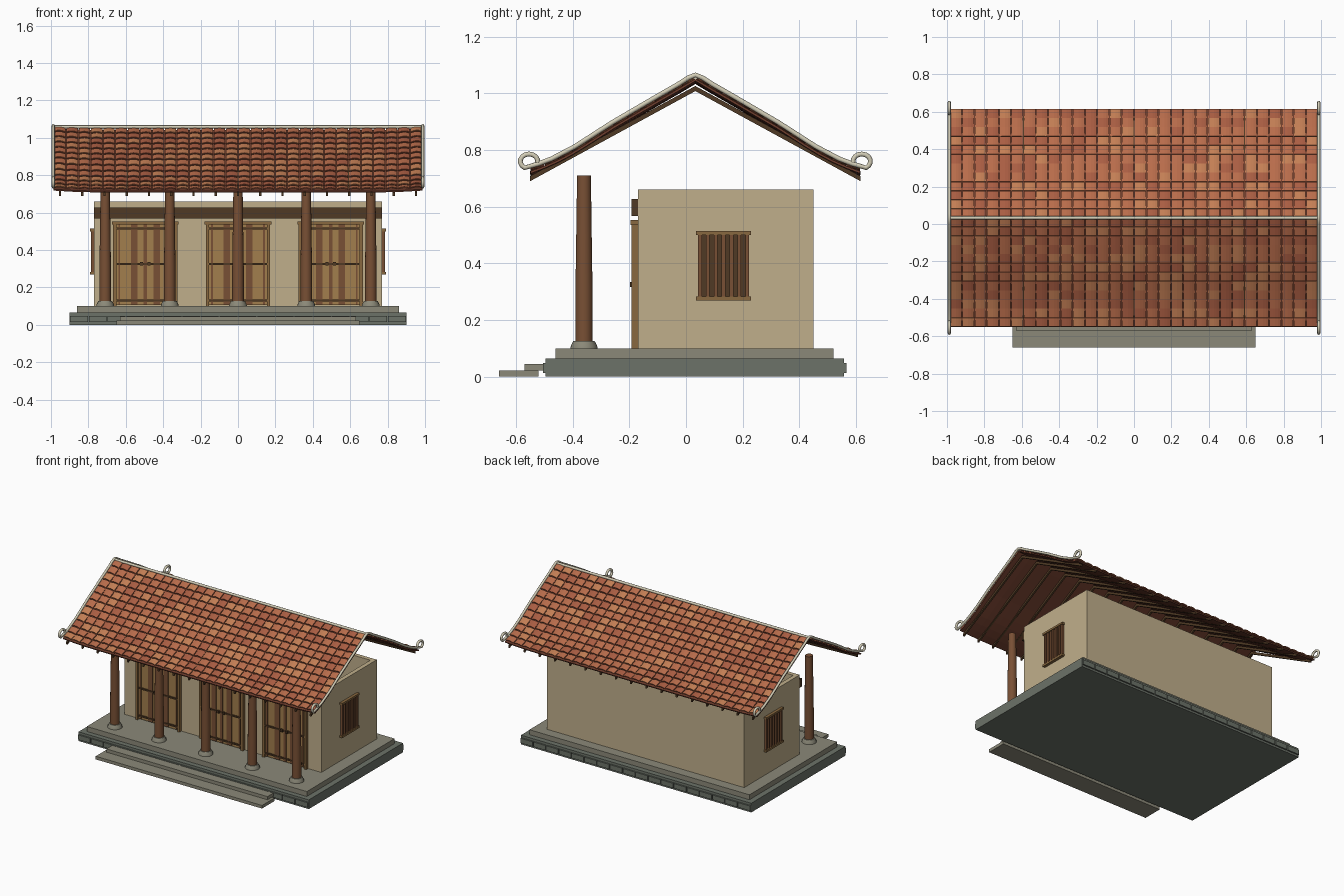
import bpy, bmesh, math, random
from mathutils import Vector

if "Cube" in bpy.data.objects:
    bpy.data.objects.remove(bpy.data.objects["Cube"])
random.seed(4)

def mat(name, r, g, b):
    m = bpy.data.materials.new(name)
    m.diffuse_color = (r, g, b, 1)
    m.use_nodes = True
    m.node_tree.nodes["Principled BSDF"].inputs["Base Color"].default_value = m.diffuse_color
    return m

STONE = mat("dark stone", .15, .17, .14)
SLAB = mat("pale stone", .26, .25, .19)
PLASTER = mat("plaster", .53, .43, .26)
WOOD = mat("column wood", .19, .08, .035)
DARK = mat("dark wood", .08, .042, .018)
DOOR = mat("door wood", .36, .21, .075)
FRAME = mat("frame wood", .25, .14, .05)
CREAM = mat("cream trim", .65, .61, .47)
DECK = mat("roof deck", .15, .045, .025)
TILES = [mat("tile a", .48, .15, .07), mat("tile b", .40, .11, .055), mat("tile c", .55, .21, .09)]

def new_obj(name, bm, mats):
    me = bpy.data.meshes.new(name)
    bm.to_mesh(me)
    bm.free()
    ob = bpy.data.objects.new(name, me)
    for m in mats:
        me.materials.append(m)
    bpy.context.collection.objects.link(ob)
    return ob

def hexa(bm, pts):
    v = [bm.verts.new(p) for p in pts]
    for f in ((3, 2, 1, 0), (4, 5, 6, 7), (0, 1, 5, 4), (1, 2, 6, 5), (2, 3, 7, 6), (3, 0, 4, 7)):
        bm.faces.new([v[i] for i in f])

def boxes(name, items, m):
    bm = bmesh.new()
    for x0, x1, y0, y1, z0, z1 in items:
        hexa(bm, [(x, y, z) for z in (z0, z1) for x, y in ((x0, y0), (x1, y0), (x1, y1), (x0, y1))])
    return new_obj(name, bm, [m])

def lathe(name, prof, x, y, m, n=16):
    bm = bmesh.new()
    rings = [[bm.verts.new((x + r * math.cos(2 * math.pi * i / n), y + r * math.sin(2 * math.pi * i / n), z))
              for i in range(n)] for r, z in prof]
    for a, b in zip(rings, rings[1:]):
        for i in range(n):
            bm.faces.new((a[i], a[(i + 1) % n], b[(i + 1) % n], b[i])).smooth = True
    bm.faces.new(rings[0][::-1])
    bm.faces.new(rings[-1])
    return new_obj(name, bm, [m])

def tube(name, pts, r, m):
    cu = bpy.data.curves.new(name, 'CURVE')
    cu.dimensions = '3D'
    cu.bevel_depth, cu.bevel_resolution, cu.use_fill_caps = r, 2, True
    sp = cu.splines.new('POLY')
    sp.points.add(len(pts) - 1)
    for p, q in zip(sp.points, pts):
        p.co = (*q, 1)
    cu.materials.append(m)
    ob = bpy.data.objects.new(name, cu)
    bpy.context.collection.objects.link(ob)
    return ob

# Stone platform, with brick rows along front and back, and two steps
boxes("platform_base", [(-.9, .9, -.495, .557, 0, .065)], STONE)
boxes("platform_top", [(-.86, .86, -.46, .52, .065, .1)], SLAB)
boxes("platform_bricks", [(-.897 + i * .1, -.803 + i * .1, y, y + .012, .014, .048)
                          for i in range(18) for y in (-.505, .555)], STONE)
boxes("lower_step", [(-.65, .65, -.66, -.52, 0, .022)], SLAB)
boxes("upper_step", [(-.63, .63, -.57, -.495, .022, .045)], SLAB)

# Hollow walls, open at the top
T = .03
boxes("walls", [(-.77, .77, .45 - T, .45, .1, .66), (-.77, .77, -.17, -.17 + T, .1, .66),
                (-.77, -.77 + T, -.17 + T, .45 - T, .1, .66), (.77 - T, .77, -.17 + T, .45 - T, .1, .66)], PLASTER)
boxes("front_beam", [(-.77, .77, -.193, -.169, .568, .627)], DARK)

# Three double doors
for k, cx in enumerate((-.495, 0, .495)):
    def at(items):
        return [(cx + a, cx + b, *r) for a, b, *r in items]
    boxes(f"door_panels_{k}", at([(-.155, .155, -.18, -.168, .105, .54)]), DOOR)
    boxes(f"door_frame_{k}", at([(-.172, -.155, -.192, -.168, .1, .54), (.155, .172, -.192, -.168, .1, .54),
                                 (-.178, .178, -.195, -.168, .535, .553)]), FRAME)
    boxes(f"door_stiles_{k}", at([(s - .018, s + .018, -.186, -.17, .108, .535) for s in (-.06, .06)]
                                 + [(s - .005, s + .005, -.186, -.17, .108, .535) for s in (-.14, -.004, .004, .14)]), WOOD)
    boxes(f"door_rails_{k}", at([(-.155, .155, -.19, -.17, z - .005, z + .005) for z in (.13, .325, .515)]), DARK)
    boxes(f"door_handles_{k}", at([(s - .008, s + .008, -.198, -.185, .317, .335) for s in (-.02, .02)]), DARK)

# Barred windows on both side walls
for side, s in (("left", -1), ("right", 1)):
    def sx(a, b, *r):
        return (min(s * a, s * b), max(s * a, s * b), *r)
    boxes(f"{side}_window_back", [sx(.768, .774, .045, .22, .275, .505)], DARK)
    boxes(f"{side}_window_bars", [sx(.77, .785, .043 + i * .0277, .056 + i * .0277, .275, .505)
                                  for i in range(7)], WOOD)
    boxes(f"{side}_window_rails", [sx(.768, .79, .036, .229, z - .007, z + .007) for z in (.276, .507)], FRAME)

# Veranda columns on flared stone bases
for i, x in enumerate((-.71, -.365, 0, .365, .71)):
    lathe(f"column_base_{i}", [(.048, .1), (.046, .11), (.037, .127)], x, -.36, SLAB, 16)
    lathe(f"column_{i}", [(.031, .125), (.031, .3), (.028, .5), (.025, .71)], x, -.36, WOOD, 14)

# Roof surface: drop along the slope d in 0..1, lifting slightly at the ends
YC, HALF = .033, .583
PROFILE = [(0, 1.045), (.25, .961), (.5, .876), (.73, .79), (.87, .747), (1.02, .714)]
def height(d):
    for (a, za), (b, zb) in zip(PROFILE, PROFILE[1:]):
        if d <= b or b > 1:
            return za + (zb - za) * (d - a) / (b - a)
def surf(x, d, s, up=0):
    return Vector((x, YC + s * d * HALF, height(d) + .012 * abs(x) ** 8 + up))

# Deck beneath the tiles
bm = bmesh.new()
NX, ND = 20, 12
grid = [[bm.verts.new(surf(-.985 + 1.97 * i / NX, abs(j) / ND, 1 if j > 0 else -1, -.004)) for i in range(NX + 1)]
        for j in range(-ND, ND + 1)]
for a, b in zip(grid, grid[1:]):
    for i in range(NX):
        bm.faces.new((a[i], a[i + 1], b[i + 1], b[i]))
deck = new_obj("roof_deck", bm, [DECK])
mod = deck.modifiers.new("thickness", 'SOLIDIFY')
mod.thickness = .008

# Overlapping slightly arched tiles on both slopes
bm = bmesh.new()
COLS, ROWS, SEG = 30, 12, 4
w = 1.97 / COLS
for s in (-1, 1):
    for r in range(ROWS):
        for c in range(COLS):
            rows = []
            for d, up in ((r / ROWS, .003), ((r + .97) / ROWS, .009)):
                rows.append([bm.verts.new(surf(-.985 + w * (c + .04 + .92 * t / SEG), d, s,
                                               up + .006 * math.sin(math.pi * t / SEG))) for t in range(SEG + 1)])
            mi = random.choice((0, 0, 1, 2))
            for t in range(SEG):
                q = [rows[0][t], rows[0][t + 1], rows[1][t + 1], rows[1][t]]
                f = bm.faces.new(q if s < 0 else q[::-1])
                f.material_index = mi
bm.normal_update()
for f in bm.faces:
    if f.normal.z < 0:
        f.normal_flip()
tiles = new_obj("roof_tiles", bm, TILES)
mod = tiles.modifiers.new("thickness", 'SOLIDIFY')
mod.thickness = .005

# Straight rafters under each slope, showing at the eaves
bm = bmesh.new()
for s in (-1, 1):
    for i in range(17):
        x = -.952 + i * .119
        h = .006
        y0, y1 = YC, YC + s * HALF
        hexa(bm, [(x - h, y0, 1.008), (x + h, y0, 1.008), (x + h, y1, .69), (x - h, y1, .69),
                  (x - h, y0, 1.026), (x + h, y0, 1.026), (x + h, y1, .708), (x - h, y1, .708)])
bmesh.ops.recalc_face_normals(bm, faces=bm.faces)
new_obj("rafters", bm, [DARK])

# Ridge and gable trim ending in curled hooks
tube("ridge_trim", [(-.99, YC, 1.058), (.99, YC, 1.058)], .009, CREAM)
half = [(YC + d * HALF, height(d) + .022) for d in (.1, .25, .4, .5, .6, .73, .8, .87, .95)]
half += [(.62 + .031 * math.cos(math.radians(a)), .76 + .026 * math.sin(math.radians(a)))
         for a in range(-60, 191, 25)]
mirror = [(2 * YC - y, z) for y, z in half][::-1]
path = mirror + [(YC - .025, 1.055), (YC, 1.065), (YC + .025, 1.055)] + half
for side, x in (("left", -.988), ("right", .988)):
    tube(f"{side}_gable_trim", [(x, y, z) for y, z in path], .0085, CREAM)
